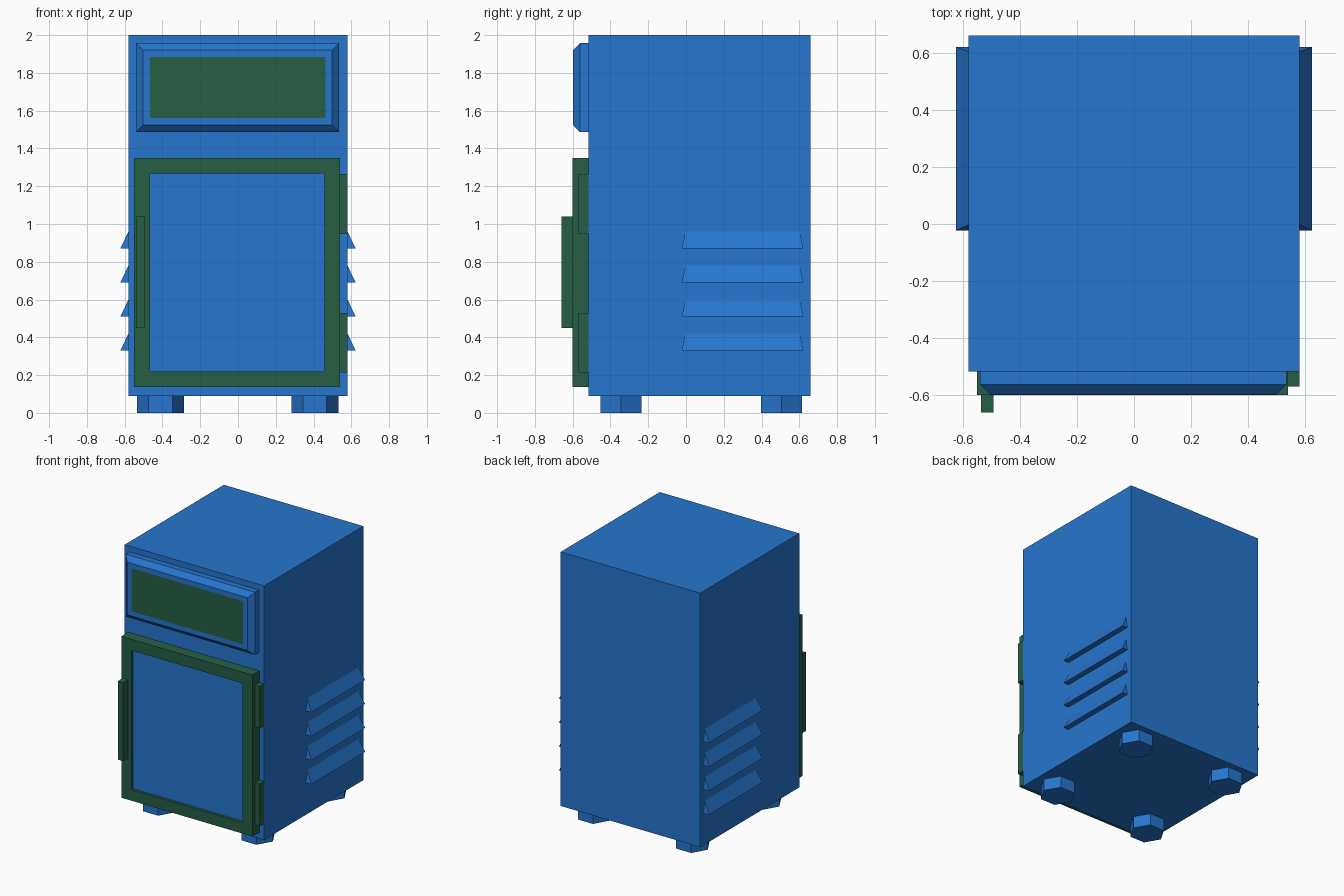
import bpy
import bmesh
from mathutils import Vector

old = bpy.data.objects.get("Cube")
if old:
    bpy.data.objects.remove(old, do_unlink=True)


def make_material(name, rgb):
    mat = bpy.data.materials.new(name)
    mat.use_nodes = True
    mat.diffuse_color = (*rgb, 1)
    mat.node_tree.nodes["Principled BSDF"].inputs["Base Color"].default_value = (*rgb, 1)
    return mat


blue = make_material("cabinet blue", (0.019, 0.18, 0.62))
green = make_material("dark green", (0.019, 0.113, 0.06))


def finish(name, bm, *mats):
    bmesh.ops.recalc_face_normals(bm, faces=bm.faces)
    mesh = bpy.data.meshes.new(name)
    bm.to_mesh(mesh)
    bm.free()
    for mat in mats:
        mesh.materials.append(mat)
    obj = bpy.data.objects.new(name, mesh)
    bpy.context.scene.collection.objects.link(obj)
    return obj


def box_mesh(x, y, z):
    """Box spanning the three (low, high) ranges."""
    bm = bmesh.new()
    bmesh.ops.create_cube(bm, size=1)
    for v in bm.verts:
        v.co = Vector([r[0] if c < 0 else r[1] for c, r in zip(v.co, (x, y, z))])
    return bm


def box(name, x, y, z, mat):
    return finish(name, box_mesh(x, y, z), mat)


def front_face(bm):
    bm.normal_update()
    return min(bm.faces, key=lambda f: f.calc_center_median().y)


def inset_front(bm, width, dy=0):
    """Inset the front face evenly, then slide it along y."""
    face = front_face(bm)
    bmesh.ops.inset_region(bm, faces=[face], thickness=width, use_even_offset=True)
    bmesh.ops.translate(bm, verts=face.verts, vec=(0, dy, 0))
    return face


FRONT = -0.517

# Cabinet
box("cabinet_body", (-0.58, 0.58), (FRONT, 0.66), (0.09, 2), blue)

# Display housing: bevelled block with a flat screen set in its front
bm = box_mesh((-0.54, 0.535), (-0.562, FRONT), (1.487, 1.957))
inset_front(bm, 0.037, -0.036)
screen = inset_front(bm, 0.036)
screen.material_index = 1
finish("display_housing", bm, blue, green)

# Door: frame with a shallow recessed panel
bm = box_mesh((-0.55, 0.54), (-0.6, FRONT), (0.137, 1.35))
face = inset_front(bm, 0.083)
panel = bmesh.ops.extrude_discrete_faces(bm, faces=[face])["faces"][0]
bmesh.ops.translate(bm, verts=panel.verts, vec=(0, 0.02, 0))
panel.material_index = 1
finish("door", bm, green, blue)

# Door fittings
box("door_handle", (-0.537, -0.493), (-0.66, -0.6), (0.45, 1.04), green)
for name, low in (("lower_hinge", 0.213), ("upper_hinge", 0.948)):
    box(name, (0.54, 0.58), (-0.57, FRONT), (low, low + 0.317), green)

# Side louvres: wedges that flare out towards the bottom
for side, label in ((1, "left"), (-1, "right")):
    for i in range(4):
        bottom = 0.33 + 0.18 * i
        top = bottom + 0.092
        bm = bmesh.new()
        wall, lip = side * 0.579, side * 0.623
        a, b = [bm.verts.new((wall, y, top)) for y in (-0.003, 0.603)]
        c, d = [bm.verts.new((lip, y, bottom)) for y in (-0.022, 0.62)]
        e, f = [bm.verts.new((wall, y, bottom)) for y in (-0.022, 0.62)]
        for loop in ((a, b, d, c), (c, d, f, e), (e, f, b, a), (a, c, e), (b, f, d)):
            bm.faces.new(loop)
        finish(f"{label}_louvre_{i + 1}", bm, blue)

# Hexagonal feet
for x, label in ((0.407, "left"), (-0.41, "right")):
    for y, end in ((-0.345, "front"), (0.505, "back")):
        bm = bmesh.new()
        bmesh.ops.create_cone(bm, cap_ends=True, segments=6, radius1=0.125,
                              radius2=0.125, depth=0.09)
        # put two corners on the x axis
        if max(v.co.x for v in bm.verts) < 0.12:
            for v in bm.verts:
                v.co.x, v.co.y = v.co.y, -v.co.x
        bmesh.ops.translate(bm, verts=bm.verts, vec=(x, y, 0.045))
        finish(f"{end}_{label}_foot", bm, blue)
